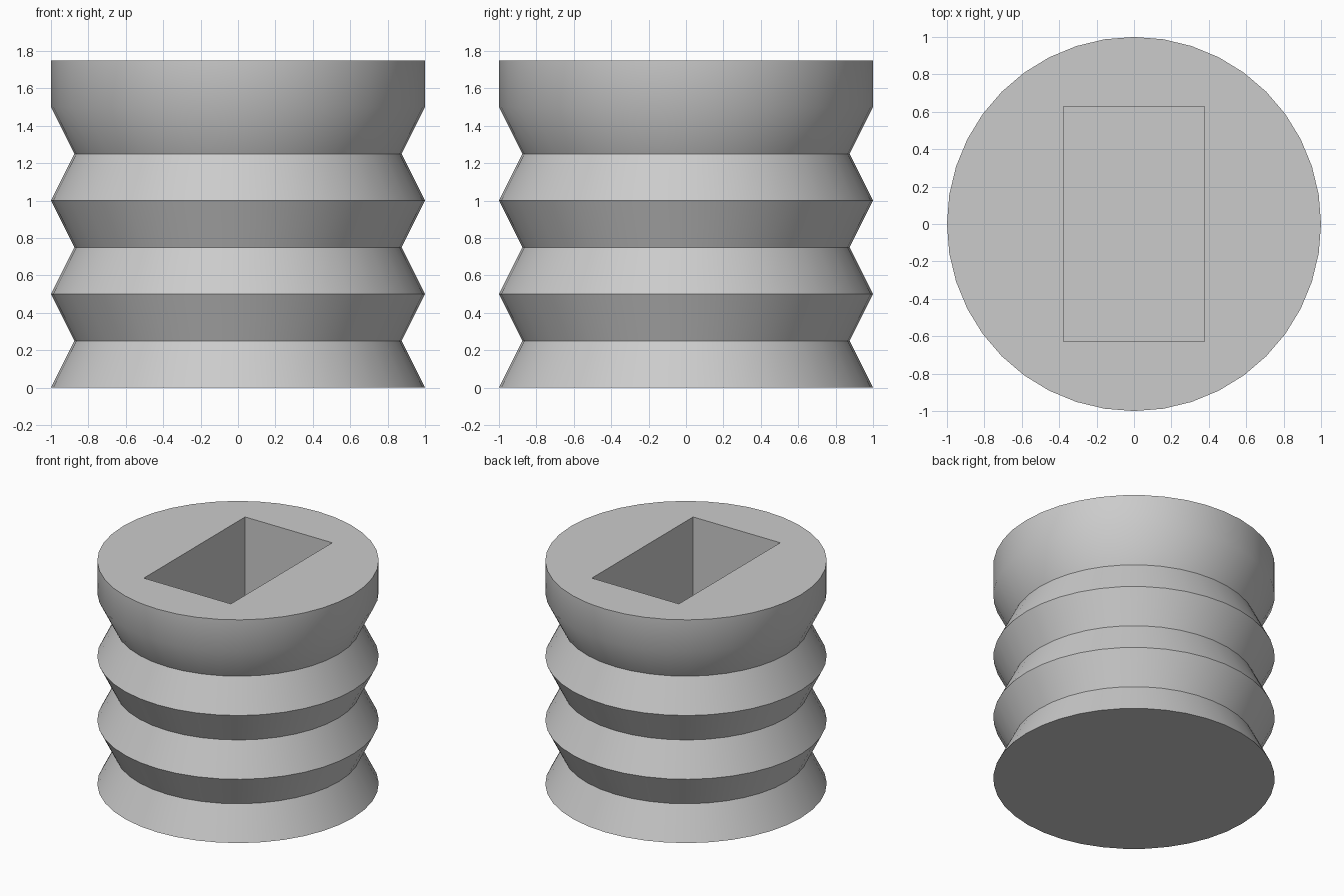
import bpy, bmesh, math

if "Cube" in bpy.data.objects:
    bpy.data.objects.remove(bpy.data.objects["Cube"], do_unlink=True)

SEGMENTS = 40
STEP = 0.25            # height of each bellows slope
WIDE, NARROW = 1.0, 0.875
HEIGHT = 7 * STEP
FLOOR = 0.5            # bottom of the pocket

grey = bpy.data.materials.new("light grey")
grey.use_nodes = True
colour = (0.6, 0.6, 0.6, 1)
grey.diffuse_color = colour
grey.node_tree.nodes["Principled BSDF"].inputs["Base Color"].default_value = colour


def make_object(name, bm):
    bmesh.ops.recalc_face_normals(bm, faces=bm.faces)
    mesh = bpy.data.meshes.new(name)
    bm.to_mesh(mesh)
    bm.free()
    mesh.materials.append(grey)
    obj = bpy.data.objects.new(name, mesh)
    bpy.context.collection.objects.link(obj)
    return obj


# Ribbed body: alternating wide and narrow rings, with a straight collar on top
radii = [WIDE, NARROW] * 3 + [WIDE, WIDE]
bm = bmesh.new()
rings = []
for level, radius in enumerate(radii):
    rings.append([bm.verts.new((radius * math.cos(a), radius * math.sin(a), level * STEP))
                  for a in (math.tau * i / SEGMENTS for i in range(SEGMENTS))])
for low, high in zip(rings, rings[1:]):
    for i in range(SEGMENTS):
        j = (i + 1) % SEGMENTS
        bm.faces.new((low[i], low[j], high[j], high[i]))
bm.faces.new(rings[0][::-1])
bm.faces.new(rings[-1])
body = make_object("ribbed_body", bm)

# Rectangular pocket sunk into the top
bm = bmesh.new()
bmesh.ops.create_cube(bm, size=1)
bmesh.ops.scale(bm, vec=(0.755, 1.255, HEIGHT), verts=bm.verts)
bmesh.ops.translate(bm, vec=(0, 0, FLOOR + HEIGHT / 2), verts=bm.verts)
cutter = make_object("pocket_cutter", bm)
cutter.hide_render = True

cut = body.modifiers.new("pocket", 'BOOLEAN')
cut.operation = 'DIFFERENCE'
cut.solver = 'EXACT'
cut.object = cutter

bpy.ops.object.select_all(action='DESELECT')
body.select_set(True)
bpy.context.view_layer.objects.active = body
bpy.ops.object.modifier_apply(modifier=cut.name)
bpy.data.objects.remove(cutter, do_unlink=True)

# Smooth around the body, sharp at the ribs and pocket
bpy.ops.object.shade_smooth_by_angle(angle=math.radians(30))
